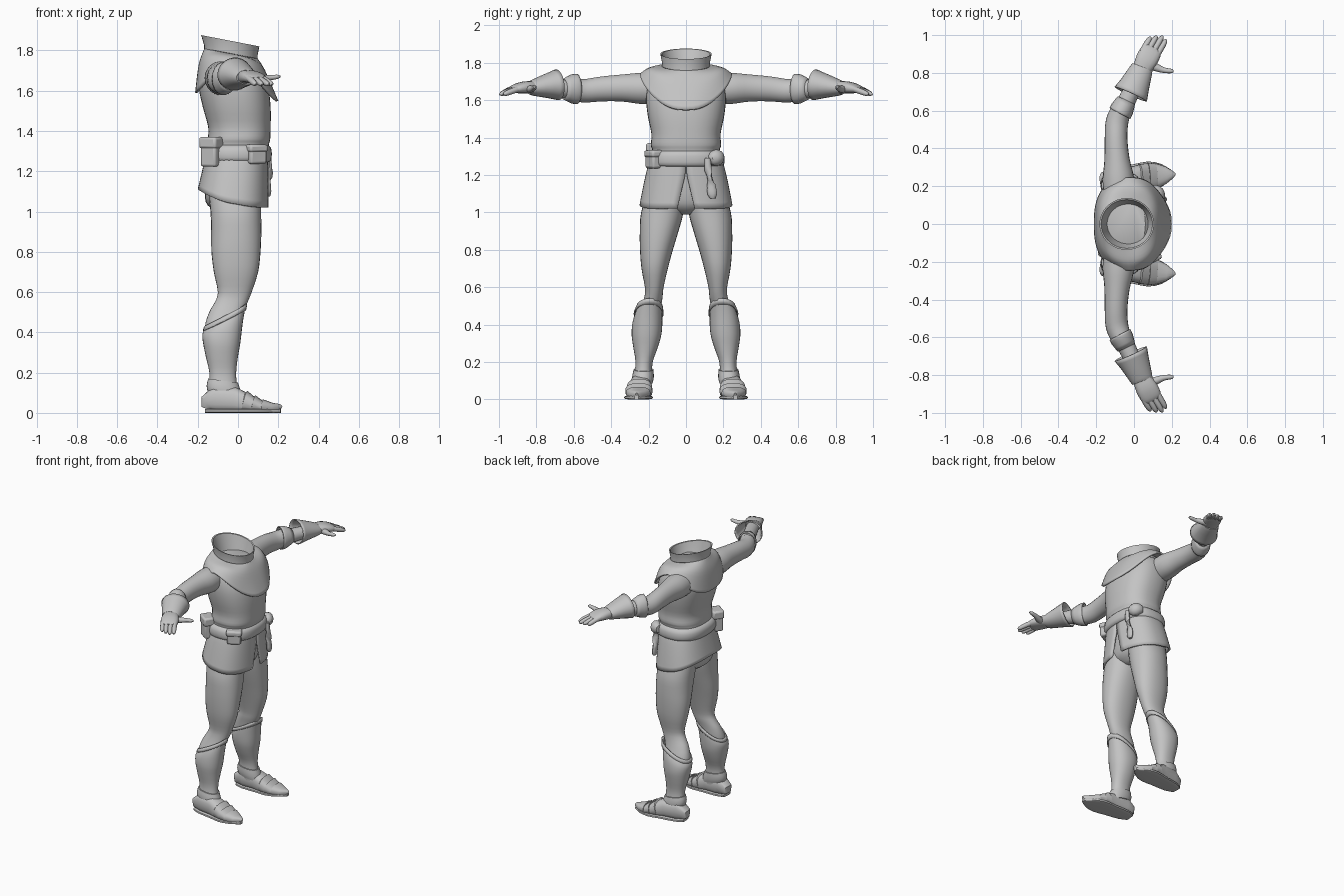
import bpy, bmesh, math
from mathutils import Vector, Matrix

grey = bpy.data.materials.new("plain_grey")
grey.diffuse_color = (0.55, 0.55, 0.55, 1)


def finish(name, bm, mirror=False, thick=0, bevel=0, angle=40):
    bmesh.ops.recalc_face_normals(bm, faces=bm.faces)
    me = bpy.data.meshes.new(name)
    bm.to_mesh(me)
    bm.free()
    me.materials.append(grey)
    ob = bpy.data.objects.new(name, me)
    bpy.context.collection.objects.link(ob)
    bpy.ops.object.select_all(action='DESELECT')
    ob.select_set(True)
    bpy.context.view_layer.objects.active = ob
    bpy.ops.object.shade_smooth_by_angle(angle=math.radians(angle))
    if thick:
        m = ob.modifiers.new("thickness", 'SOLIDIFY')
        m.thickness = thick
    if bevel:
        m = ob.modifiers.new("bevel", 'BEVEL')
        m.width, m.segments = bevel, 2
    if mirror:
        m = ob.modifiers.new("mirror", 'MIRROR')
        m.use_axis = (False, True, False)
    return ob


def smooth(rows, k):
    # Catmull-Rom interpolation through rows of numbers
    if k < 2:
        return rows
    out = []
    for i in range(len(rows) - 1):
        a, b, c, d = (rows[max(0, min(len(rows) - 1, i + j))] for j in (-1, 0, 1, 2))
        for s in range(k):
            t = s / k
            out.append([0.5 * (2*q + (r-p)*t + (2*p-5*q+4*r-w)*t*t + (3*q-p-3*r+w)*t**3)
                        for p, q, r, w in zip(a, b, c, d)])
    out.append(list(rows[-1]))
    return out


def sup(v, p):
    return math.copysign(abs(v) ** (2 / p), v)


def bridge(rings, caps=(True, True), closed=True):
    bm = bmesh.new()
    vs = [[bm.verts.new(p) for p in r] for r in rings]
    n = len(vs[0])
    for a, b in zip(vs, vs[1:]):
        for i in range(n if closed else n - 1):
            bm.faces.new((a[i], a[(i+1) % n], b[(i+1) % n], b[i]))
    if caps[0]:
        bm.faces.new(vs[0])
    if caps[1]:
        bm.faces.new(vs[-1])
    return bm


def oval(z, x0, x1, y0, y1, tilt, n, p):
    ring = []
    for i in range(n):
        a = 2 * math.pi * i / n
        c, s = sup(math.cos(a), p), sup(math.sin(a), p)
        ring.append(((x0+x1)/2 + (x1-x0)/2*c, (y0+y1)/2 + (y1-y0)/2*s, z + tilt*c))
    return ring


def column(name, rows, n=28, p=2.2, k=3, caps=(True, True), **kw):
    # upright loft: z, x range, y range, optional tilt
    rows = [list(r) + [0] * (6 - len(r)) for r in rows]
    return finish(name, bridge([oval(*r, n, p) for r in smooth(rows, k)], caps), **kw)


def tube(name, rows, n=16, p=2, k=3, caps=(True, True), **kw):
    # loft along a path: x, y, z, half width, half height
    rows = smooth(rows, k)
    rings = []
    for i, (x, y, z, w, h) in enumerate(rows):
        t = Vector(rows[min(i+1, len(rows)-1)][:3]) - Vector(rows[max(i-1, 0)][:3])
        t.normalize()
        side = t.cross(Vector((0, 0, 1)))
        side = side.normalized() if side.length > 0.2 else Vector((0, 1, 0))
        up = side.cross(t)
        rings.append([Vector((x, y, z)) + side*w*sup(math.cos(2*math.pi*j/n), p)
                      + up*h*sup(math.sin(2*math.pi*j/n), p) for j in range(n)])
    return finish(name, bridge(rings, caps), **kw)


def block(name, loc, size, heading, bevel=0.012):
    bm = bmesh.new()
    bmesh.ops.create_cube(bm, size=1, matrix=Matrix.LocRotScale(
        Vector(loc), Matrix.Rotation(heading, 3, 'Z').to_quaternion(), Vector(size)))
    return finish(name, bm, bevel=bevel)


# tunic body and hips
column("tunic", [(1.24, -.155, .145, -.182, .182), (1.33, -.15, .153, -.18, .18),
                 (1.36, -.15, .16, -.188, .188), (1.42, -.148, .162, -.185, .185),
                 (1.52, -.175, .162, -.205, .205), (1.62, -.195, .148, -.213, .213),
                 (1.71, -.188, .105, -.195, .195), (1.76, -.16, .06, -.13, .13)], n=36, p=2.4)
column("hips", [(1.26, -.15, .135, -.18, .18), (1.1, -.165, .12, -.2, .2),
                (1.03, -.15, .1, -.15, .15), (.99, -.08, .05, -.05, .05)])

# flared skirt, slit at the front
rings = []
for r in range(9):
    t = r / 8
    gap = .006 + .13 * max(0, (t - .3) / .7)
    ring = []
    for i in range(49):
        a = gap + (2*math.pi - 2*gap) * i / 48
        c, s = math.cos(a), math.sin(a)
        hem = 1.04 - .045*c + .025*c*c
        x0, x1 = -.16 - .04*t, .15 + .003*t
        ring.append(((x0+x1)/2 + (x1-x0)/2*sup(c, 2.4),
                     (.193 + .055*t**.8) * sup(s, 2.4), 1.28 + (hem-1.28)*t))
    rings.append(ring)
finish("skirt", bridge(rings, (False, False), False), thick=.012)

# belt with knot, tail and pouches
column("belt", [(1.245, -.16, .15, -.185, .185), (1.255, -.172, .164, -.203, .203),
                (1.285, -.178, .168, -.207, .207), (1.315, -.172, .164, -.2, .2),
                (1.33, -.155, .15, -.182, .182)], n=36, p=2.4, k=2)
tube("belt_knot", [(.115, .13, 1.285, .015, .02), (.13, .145, 1.288, .035, .04),
                   (.115, .17, 1.293, .038, .043), (.085, .187, 1.295, .02, .025)], n=12)
tube("belt_tail", [(.15, .115, 1.29, .016, .014), (.157, .12, 1.22, .02, .012),
                   (.15, .135, 1.15, .022, .013), (.152, .14, 1.1, .026, .014),
                   (.15, .142, 1.075, .014, .01)], n=10)
for label, x, y, z, h, ang in (("back", -.132, -.157, 1.295, .145, -.62),
                               ("front", .088, -.168, 1.283, .095, .5)):
    block(label + "_pouch", (x, y, z), (.092, .07, h), ang)
    block(label + "_pouch_flap", (x, y, z + h*.32), (.102, .08, h*.4), ang)

# shoulder mantle with pointed front hem
cols = []
for i in range(64):
    a = 2 * math.pi * i / 64
    c, s = math.cos(a), math.sin(a)
    f = max(0, c)
    hc, hs = sup(c, 2.5), sup(s, 2.5)
    col = [(-.035 + .132*c, .128*s, 1.785 - .025*c),
           (-.03 + .165*hc, .2*hs, 1.715 + .058*s*s - .015*c),
           (-.025 + .188*hc + .037*f**8, .246*hs, 1.742 - .152*abs(c)**1.2 - .04*f**4)]
    cols.append(smooth(col, 5))
finish("mantle", bridge(list(zip(*cols)), (False, False)), thick=.012)

# open standing collar, with inner bowl
column("collar", [(1.75, -.17, .1, -.132, .132, -.02), (1.8, -.168, .097, -.128, .128, -.025),
                  (1.848, -.183, .106, -.137, .137, -.028), (1.846, -.174, .098, -.129, .129, -.028),
                  (1.79, -.155, .085, -.115, .115, -.02), (1.71, -.13, .06, -.09, .09),
                  (1.69, -.08, .01, -.04, .04)], n=36, p=2, k=1, caps=(False, True))

# legs and boots
column("leg", [(1.13, -.15, .115, .005, .2), (1.0, -.137, .115, .014, .24), (.9, -.133, .116, .04, .247),
               (.8, -.132, .112, .07, .246), (.7, -.12, .1, .097, .238), (.6, -.1, .068, .12, .22),
               (.55, -.115, .048, .125, .222), (.5, -.143, .028, .132, .235),
               (.42, -.165, .012, .14, .26), (.3, -.15, -.005, .155, .27)], mirror=True)
column("boot_shaft", [(.475, -.165, .038, .128, .262, .055), (.42, -.177, .024, .126, .284, .03),
                      (.35, -.174, .012, .131, .291), (.28, -.16, 0, .15, .282),
                      (.2, -.142, -.009, .178, .27), (.13, -.142, -.002, .181, .277),
                      (.06, -.14, .03, .186, .29)], caps=(False, True), mirror=True)
column("boot_cuff", [(.485, -.168, .046, .122, .268, .055), (.458, -.175, .04, .12, .28, .05)],
       k=1, caps=(False, False), thick=.008, mirror=True)
foot = [(-.16, .045, .03), (-.152, .09, .045), (-.11, .135, .054), (-.02, .13, .058),
        (.03, .103, .066), (.032, .112, .069), (.075, .078, .07), (.077, .088, .073),
        (.12, .058, .064), (.122, .067, .066), (.17, .05, .045), (.205, .044, .02), (.212, .036, .008)]
tube("foot", [(x, .233 + .08*(x + .16), h/2, w, h/2) for x, h, w in foot],
     n=20, p=2.6, k=1, mirror=True)
column("ankle_band", [(.16, -.148, .0, .174, .28, -.01), (.12, -.156, .015, .172, .288, -.015),
                      (.09, -.15, .02, .178, .285, -.015)], k=2, mirror=True)
tube("sole", [(x, .235 + .08*(x + .16), .01, w, .01) for x, w in
              ((-.162, .035), (-.11, .058), (0, .068), (.08, .077), (.15, .058), (.212, .012))],
     n=20, p=4, k=2, mirror=True)

# sleeves, forearms and flared gauntlets
tube("sleeve", [(-.08, .13, 1.66, .08, .085), (-.083, .24, 1.663, .083, .084),
                (-.09, .34, 1.665, .067, .073), (-.095, .45, 1.66, .06, .067),
                (-.09, .54, 1.65, .06, .063), (-.065, .61, 1.655, .054, .06)], n=22, mirror=True)
tube("sleeve_cuff", [(-.075, .585, 1.66, .062, .082), (-.062, .61, 1.66, .062, .078),
                     (-.04, .655, 1.66, .05, .055)], n=18, k=2, caps=(False, False),
     thick=.008, mirror=True)
tube("forearm", [(-.075, .58, 1.655, .054, .056), (-.02, .69, 1.662, .045, .045),
                 (.04, .82, 1.665, .042, .036)], n=18, mirror=True)
tube("gauntlet", [(-.017, .688, 1.682, .094, .083), (.004, .735, 1.677, .08, .068),
                  (.037, .812, 1.667, .062, .045), (.045, .832, 1.666, .056, .037)],
     n=22, k=2, caps=(False, True), thick=.008, mirror=True)

# hands
tube("palm", [(.035, .81, 1.668, .046, .034), (.065, .865, 1.668, .058, .032),
              (.09, .913, 1.66, .056, .023), (.1, .932, 1.654, .045, .014)],
     n=16, p=2.5, mirror=True)
for label, off, length in (("index", .04, .1), ("middle", .014, .108),
                           ("ring", -.013, .092), ("little", -.038, .07)):
    bx, by = .085 + .86*off, .91 - .5*off
    tube(label + "_finger", [(bx + .51*length*t, by + .86*length*t, 1.662 - .028*t - .004*t*t, w, w)
                             for t, w in ((-.3, .015), (.4, .016), (.85, .013), (1, .005))],
         n=10, mirror=True)
tube("thumb", [(.06, .85, 1.66, .024, .022), (.11, .832, 1.66, .022, .02),
               (.155, .815, 1.664, .015, .014), (.195, .81, 1.669, .012, .011),
               (.21, .81, 1.67, .005, .005)], n=10, mirror=True)
